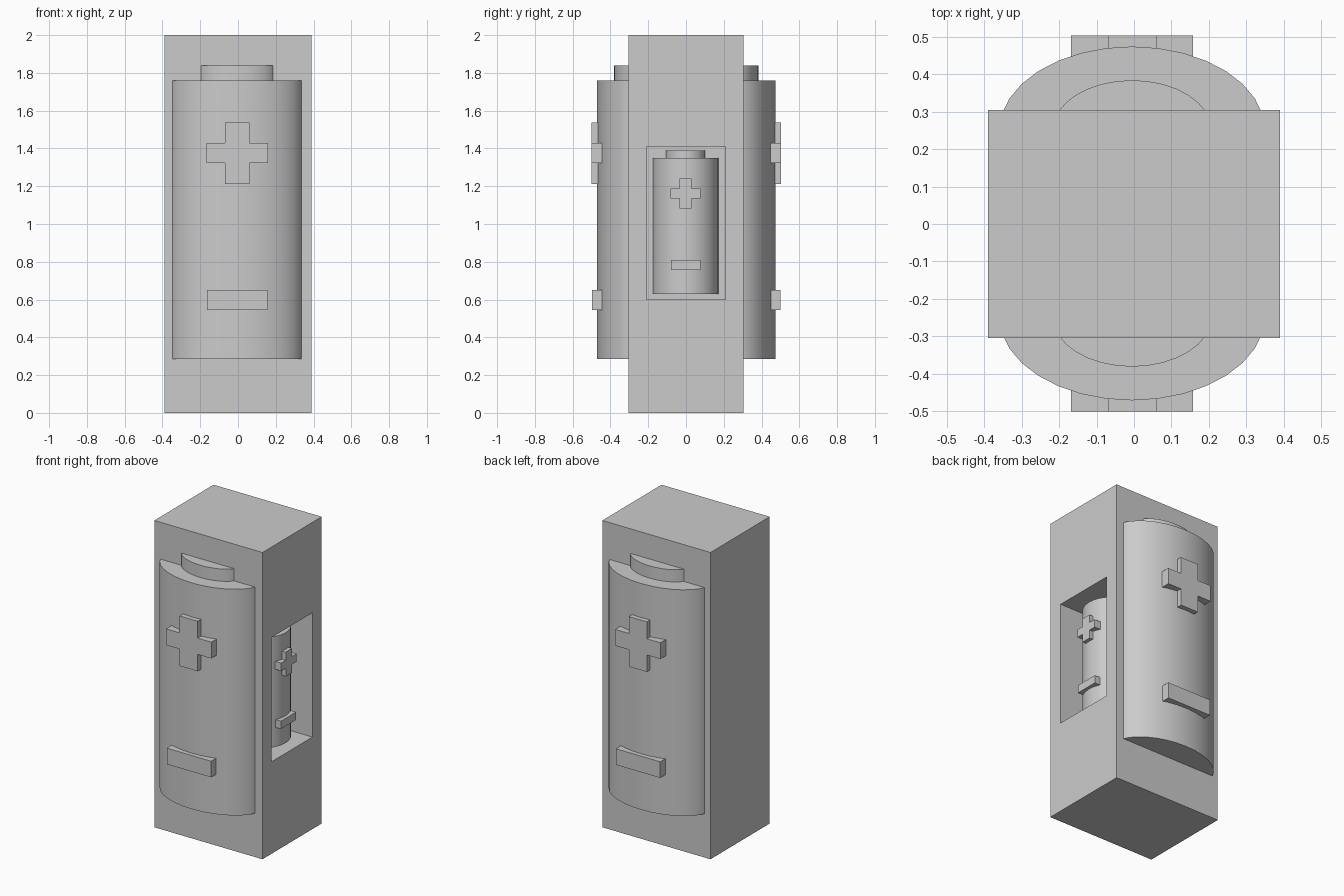
import bpy, bmesh, math
from mathutils import Matrix, Vector

if "Cube" in bpy.data.objects:
    bpy.data.objects.remove(bpy.data.objects["Cube"])


def prism(name, pts, offset, matrix=Matrix(), smooth=False):
    """Closed outline of 3D points, extruded by offset, then transformed."""
    bm = bmesh.new()
    face = bm.faces.new([bm.verts.new(p) for p in pts])
    ext = bmesh.ops.extrude_face_region(bm, geom=[face])
    bmesh.ops.translate(bm, vec=Vector(offset),
                        verts=[v for v in ext["geom"] if isinstance(v, bmesh.types.BMVert)])
    bm.transform(matrix)
    bmesh.ops.recalc_face_normals(bm, faces=bm.faces)
    mesh = bpy.data.meshes.new(name)
    bm.to_mesh(mesh)
    bm.free()
    obj = bpy.data.objects.new(name, mesh)
    bpy.context.collection.objects.link(obj)
    if smooth:
        bpy.ops.object.select_all(action='DESELECT')
        obj.select_set(True)
        bpy.context.view_layer.objects.active = obj
        bpy.ops.object.shade_smooth_by_angle(angle=math.radians(30))
    return obj


def box(name, x0, x1, y0, y1, z0, z1):
    pts = [(x0, y0, z0), (x1, y0, z0), (x1, y1, z0), (x0, y1, z0)]
    return prism(name, pts, (0, 0, z1 - z0))


def half_ellipse(a, b, z, n=16):
    return [(a * math.cos(math.pi * i / n), -b * math.sin(math.pi * i / n), z)
            for i in range(n + 1)]


def battery(label, matrix):
    """Half-round cell facing local -y, base on local z = 0."""
    prism(label + "_body", half_ellipse(0.355, 0.225, 0), (0, 0, 1.475), matrix, True)
    prism(label + "_terminal", half_ellipse(0.213, 0.135, 1.4), (0, 0, 0.155), matrix, True)
    # raised plus: one quarter outline repeated around the centre
    w, h, zc, out, inn = 0.065, 0.163, 1.09, 0.255, 0.15
    quarter = [(h, -0.053), (h, 0.053), (w, 0.053)]
    cross = quarter + [(w, h), (-w, h)] + [(-x, -z) for x, z in quarter] + [(-w, -h), (w, -h)]
    # order: right arm, top arm, left arm, bottom arm
    cross = [(h, -.053), (h, .053), (w, .053), (w, h), (-w, h), (-w, .053)]
    cross += [(-x, -z) for x, z in cross]
    prism(label + "_plus", [(x, -out, zc + z) for x, z in cross], (0, out - inn, 0), matrix)
    # raised minus
    bar = [(-0.16, 0.26), (0.16, 0.26), (0.16, 0.365), (-0.16, 0.365)]
    prism(label + "_minus", [(x, -out + 0.003, z) for x, z in bar], (0, out - inn, 0), matrix)


# main block with a recess in the right side
block = box("block", -0.39, 0.39, -0.305, 0.305, 0, 2)
cutter = box("recess_cutter", 0.175, 0.6, -0.21, 0.21, 0.60, 1.41)
cutter.hide_render = True
mod = block.modifiers.new("recess", 'BOOLEAN')
mod.operation = 'DIFFERENCE'
mod.solver = 'EXACT'
mod.object = cutter
bpy.context.view_layer.objects.active = block
bpy.ops.object.modifier_apply(modifier=mod.name)
bpy.data.objects.remove(cutter, do_unlink=True)

# large batteries on front and back
battery("front_battery", Matrix.Translation((-0.005, -0.246, 0.285)))
battery("back_battery", Matrix.Translation((-0.005, 0.249, 0.285)) @ Matrix.Rotation(math.pi, 4, 'Z'))

# small battery inside the recess
battery("small_battery", Matrix.Translation((0.17, -0.002, 0.63))
        @ Matrix.Rotation(math.pi / 2, 4, 'Z')
        @ Matrix.Diagonal((0.49, 0.778, 0.488, 1)))
